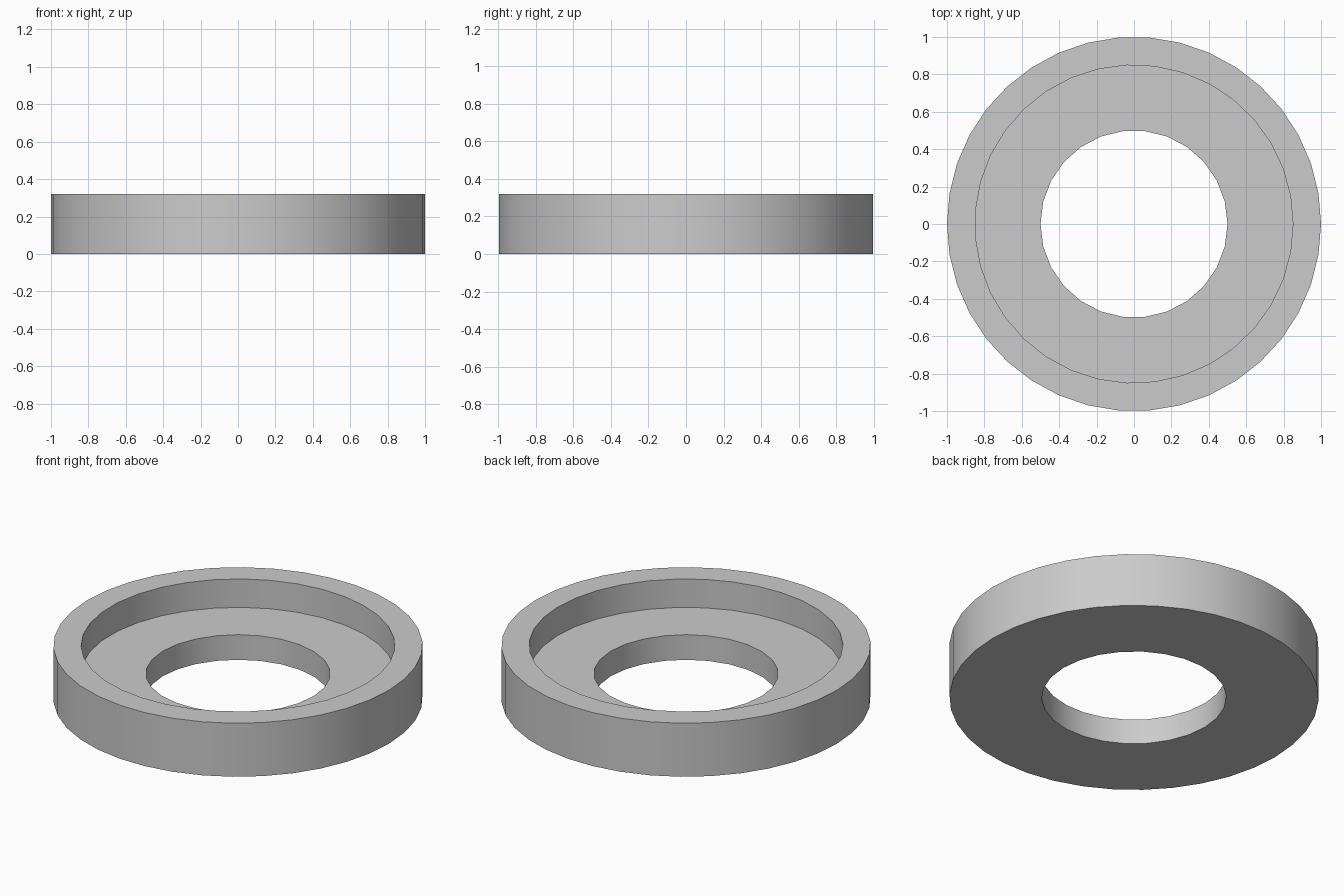
import bpy
import math

cube = bpy.data.objects.get("Cube")
if cube:
    bpy.data.objects.remove(cube, do_unlink=True)

HEIGHT = 0.32
FLOOR = 0.15

grey = bpy.data.materials.new("light grey")
grey.use_nodes = True
colour = (0.6, 0.6, 0.6, 1)
grey.diffuse_color = colour
grey.node_tree.nodes["Principled BSDF"].inputs["Base Color"].default_value = colour


def cylinder(name, radius, bottom, top, sides):
    """Upright cylinder with its first corner on +x."""
    bpy.ops.mesh.primitive_cylinder_add(
        vertices=sides, radius=radius, depth=top - bottom,
        location=(0, 0, (bottom + top) / 2), rotation=(0, 0, -math.pi / 2))
    obj = bpy.context.object
    obj.name = name
    bpy.ops.object.transform_apply(location=True, rotation=True, scale=True)
    obj.data.materials.append(grey)
    return obj


# Outer body, then the round recess and the through hole cut from it
ring = cylinder("stepped_ring", 1, 0, HEIGHT, 38)
cutters = [
    cylinder("recess_cutter", 0.85, FLOOR, HEIGHT + 0.2, 35),
    cylinder("hole_cutter", 0.5, -0.2, HEIGHT + 0.4, 26),
]

bpy.ops.object.select_all(action="DESELECT")
ring.select_set(True)
bpy.context.view_layer.objects.active = ring
for cutter in cutters:
    cut = ring.modifiers.new(cutter.name, "BOOLEAN")
    cut.operation = "DIFFERENCE"
    cut.solver = "EXACT"
    cut.object = cutter
    bpy.ops.object.modifier_apply(modifier=cut.name)
for cutter in cutters:
    bpy.data.objects.remove(cutter, do_unlink=True)

# Smooth walls with crisp rims
bpy.ops.object.shade_smooth_by_angle(angle=math.radians(30))
